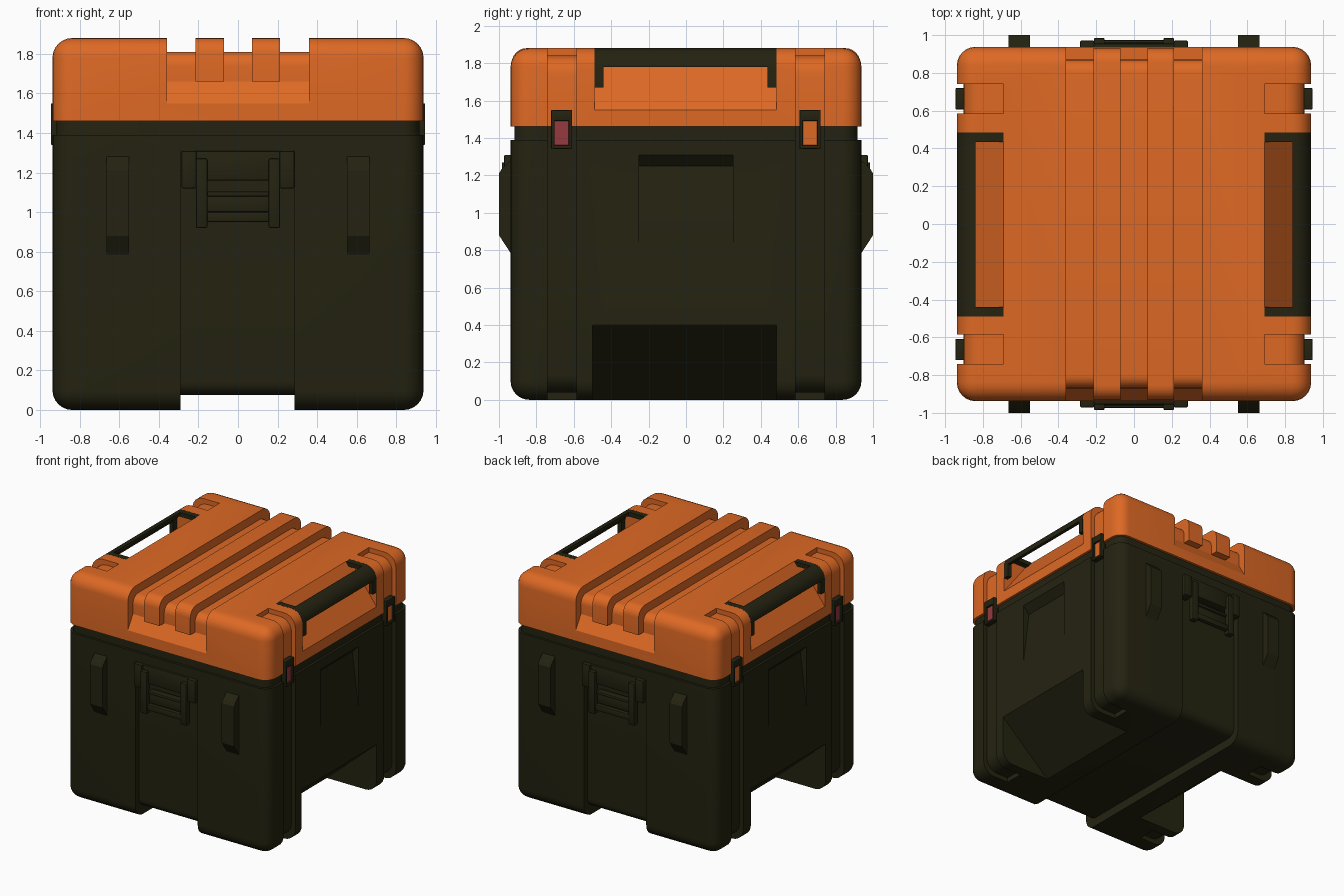
import bpy, bmesh, math
from mathutils import Vector

if "Cube" in bpy.data.objects:
    bpy.data.objects.remove(bpy.data.objects["Cube"])

H = 0.938          # half width of the case
TOP = 1.88


def material(name, rgb):
    m = bpy.data.materials.new(name)
    m.diffuse_color = (*rgb, 1)
    m.use_nodes = True
    m.node_tree.nodes["Principled BSDF"].inputs["Base Color"].default_value = m.diffuse_color
    return m


ORANGE = material("orange", (0.73, 0.141, 0.018))
OLIVE = material("dark_olive", (0.0175, 0.0165, 0.0055))
RED = material("dull_red", (0.305, 0.041, 0.048))


def finish(name, bm, mat):
    bmesh.ops.recalc_face_normals(bm, faces=bm.faces)
    me = bpy.data.meshes.new(name)
    bm.to_mesh(me)
    bm.free()
    ob = bpy.data.objects.new(name, me)
    bpy.context.collection.objects.link(ob)
    if mat:
        me.materials.append(mat)
    return ob


def block(x0, x1, y0, y1, z0, z1):
    bm = bmesh.new()
    bmesh.ops.create_cube(bm, size=1)
    for v in bm.verts:
        v.co = Vector(((x0 + x1) / 2 + v.co.x * abs(x1 - x0),
                       (y0 + y1) / 2 + v.co.y * abs(y1 - y0),
                       (z0 + z1) / 2 + v.co.z * abs(z1 - z0)))
    return bm


def box(name, mat, x0, x1, y0, y1, z0, z1, bevel=0.008):
    bm = block(x0, x1, y0, y1, z0, z1)
    if bevel:
        bmesh.ops.bevel(bm, geom=bm.edges[:], offset=bevel, segments=2,
                        profile=0.5, affect='EDGES')
    return finish(name, bm, mat)


def shell_box(name, mat, h, z0, z1, flat_z, r):
    # rounded box whose edges at height flat_z stay sharp
    bm = block(-h, h, -h, h, z0, z1)
    edges = [e for e in bm.edges
             if not all(abs(v.co.z - flat_z) < 1e-4 for v in e.verts)]
    bmesh.ops.bevel(bm, geom=edges, offset=r, segments=6, profile=0.5, affect='EDGES')
    return finish(name, bm, mat)


def prism(name, axis, pts, a, b, mat=None, flip=1):
    # extrude a (horizontal, z) profile along x or y
    bm = bmesh.new()
    place = (lambda p, t: (t, flip * p[0], p[1])) if axis == 'x' else \
            (lambda p, t: (flip * p[0], t, p[1]))
    f = bm.faces.new([bm.verts.new(place(p, a)) for p in pts])
    ext = bmesh.ops.extrude_face_region(bm, geom=[f])
    d = Vector((b - a, 0, 0)) if axis == 'x' else Vector((0, b - a, 0))
    bmesh.ops.translate(bm, vec=d, verts=[g for g in ext['geom']
                                          if isinstance(g, bmesh.types.BMVert)])
    return finish(name, bm, mat)


def cut(ob, cutter):
    cutter.hide_render = True
    m = ob.modifiers.new("cut", 'BOOLEAN')
    m.operation, m.solver, m.object = 'DIFFERENCE', 'EXACT', cutter
    bpy.context.view_layer.objects.active = ob
    bpy.ops.object.modifier_apply(modifier=m.name)
    bpy.data.objects.remove(cutter, do_unlink=True)


def arc(cx, cz, r, a0, a1, n=6):
    return [(cx + r * math.cos(math.radians(a0 + (a1 - a0) * i / n)),
             cz + r * math.sin(math.radians(a0 + (a1 - a0) * i / n))) for i in range(n + 1)]


def symmetric(half):
    # half profile on the positive side, mirrored to the negative side
    return half + [(-p, z) for p, z in reversed(half)]


# main shells
body = shell_box("body", OLIVE, H, 0, 1.39, 1.39, 0.1)
lip = shell_box("body_lip", OLIVE, 0.918, 1.385, 1.465, 5, 0.001)
bpy.data.objects.remove(lip, do_unlink=True)
bm = block(-0.918, 0.918, -0.918, 0.918, 1.38, 1.465)
bmesh.ops.bevel(bm, geom=[e for e in bm.edges if abs(e.verts[0].co.z - e.verts[1].co.z) > 0.01],
                offset=0.085, segments=6, profile=0.5, affect='EDGES')
lip = finish("body_lip", bm, OLIVE)
lid = shell_box("lid", ORANGE, H, 1.46, TOP, 1.46, 0.1)

# lid channel running front to back, with ramps at its ends
ch = symmetric([(1.1, 2.1), (1.1, 1.55), (H, 1.55), (0.87, 1.66)]
               + arc(0.80, 1.74, 0.07, 0, 90))
cut(lid, prism("cutter", 'x', ch, -0.36, 0.36))

# body channel under the bottom and up the front and back
ch = symmetric([(1.1, -0.1), (1.1, 1.31), (0.89, 1.31)] + arc(0.82, 0.145, 0.07, 0, -90))
cut(body, prism("cutter", 'x', ch, -0.29, 0.285))

lid_groove = [(1.1, 1.3), (0.903, 1.3)] + arc(0.803, 1.74, 0.1, 0, 90) + \
             [(0.69, 1.84), (0.69, 2), (1.1, 2)]
body_groove = [(1.1, 1.6), (0.903, 1.6)] + arc(0.803, 0.14, 0.1, 0, -90) + \
              [(0.69, 0.04), (0.69, -0.1), (1.1, -0.1)]
handle_slope = [(0.69, 2), (0.69, TOP), (H, 1.55), (1.1, 1.55), (1.1, 2)]
foot_slope = [(1.1, 0.4), (H, 0.4), (0.48, 0), (0.48, -0.1), (1.1, -0.1)]
side_wedge = [(H, 0.78), (0.88, 1.25), (H, 1.31), (1.1, 1.31), (1.1, 0.78)]

for s in (-1, 1):
    for y in (-0.74, 0.585):
        cut(lid, prism("cutter", 'y', lid_groove, y, y + 0.155, flip=s))
        cut(body, prism("cutter", 'y', body_groove, y, y + 0.155, flip=s))
        cut(lip, prism("cutter", 'y', body_groove, y, y + 0.155, flip=s))
    cut(lid, prism("cutter", 'y', handle_slope, -0.49, 0.485, flip=s))
    cut(body, prism("cutter", 'y', foot_slope, -0.5, 0.485, flip=s))
    cut(body, prism("cutter", 'y', side_wedge, -0.25, 0.25, flip=s))

# two raised ribs in the lid channel
rib = symmetric([(0.84, 1.66), (0.932, 1.66)] + arc(0.852, TOP - 0.08, 0.08, 0, 90))
prism("lid_rib_left", 'x', rib, -0.215, -0.072, ORANGE)
prism("lid_rib_right", 'x', rib, 0.072, 0.212, ORANGE)

for s, side in ((-1, "left"), (1, "right")):
    # bent strip carry handle on the lid
    bar = arc(0.838, 1.78, 0.1, 0, 90) + arc(0.838, 1.78, 0.072, 90, 0)
    prism("handle_bar_" + side, 'y', bar, -0.485, 0.48, OLIVE, s)
    leg = [(H, 1.67)] + arc(0.838, 1.78, 0.1, 0, 90) + [(0.69, TOP), (0.70, TOP - 0.035)] \
        + arc(0.838, 1.78, 0.065, 90, 0) + [(0.903, 1.67)]
    prism("handle_leg_front_" + side, 'y', leg, -0.489, -0.44, OLIVE, s)
    prism("handle_leg_back_" + side, 'y', leg, 0.435, 0.484, OLIVE, s)

    # clasps: dark frame around a coloured plate
    for y, end, mat in ((-0.665, "front", RED), (0.663, "back", ORANGE)):
        n = "clasp_" + end + "_" + side
        a, b = s * 0.88, s * 0.946
        box(n + "_top", OLIVE, a, b, y - 0.056, y + 0.056, 1.49, 1.55)
        box(n + "_bottom", OLIVE, a, b, y - 0.056, y + 0.056, 1.34, 1.362)
        for t in (-1, 1):
            box(n + "_rail", OLIVE, a, b, y + t * 0.056, y + t * 0.038, 1.34, 1.55, 0.004)
        box(n + "_plate", mat, a, s * 0.93, y - 0.04, y + 0.04, 1.355, 1.495, 0)

bump = [(0.92, 1.30), (H, 1.28), (0.985, 1.235), (1.0, 1.21), (1.0, 0.88), (H, 0.785), (0.92, 0.785)]
for s, end in ((-1, "front"), (1, "back")):
    # raised bumps
    prism("bump_left_" + end, 'x', bump, -0.665, -0.55, OLIVE, s)
    prism("bump_right_" + end, 'x', bump, 0.55, 0.665, OLIVE, s)

    # folding latch
    def part(name, x0, x1, y0, y1, z0, z1):
        box("latch_" + name + "_" + end, OLIVE, x0, x1, s * y0, s * y1, z0, z1)
    part("hinge", -0.216, 0.216, 0.88, 0.955, 1.16, 1.31)
    part("panel", -0.16, 0.16, 0.88, 0.945, 1.0, 1.085)
    part("upper_bar", -0.16, 0.16, 0.9, 0.96, 1.08, 1.105)
    part("grip", -0.16, 0.16, 0.935, 0.975, 0.95, 1.0)
    for t in (-1, 1):
        part("bracket", t * 0.21, t * 0.285, 0.88, 0.972, 1.12, 1.31)
        part("arm", t * 0.155, t * 0.213, 0.93, 0.985, 0.92, 1.27)

# smooth rounded corners, crisp edges
bpy.ops.object.select_all(action='DESELECT')
for ob in bpy.context.scene.objects:
    ob.select_set(True)
bpy.context.view_layer.objects.active = body
bpy.ops.object.shade_smooth_by_angle(angle=math.radians(30))
